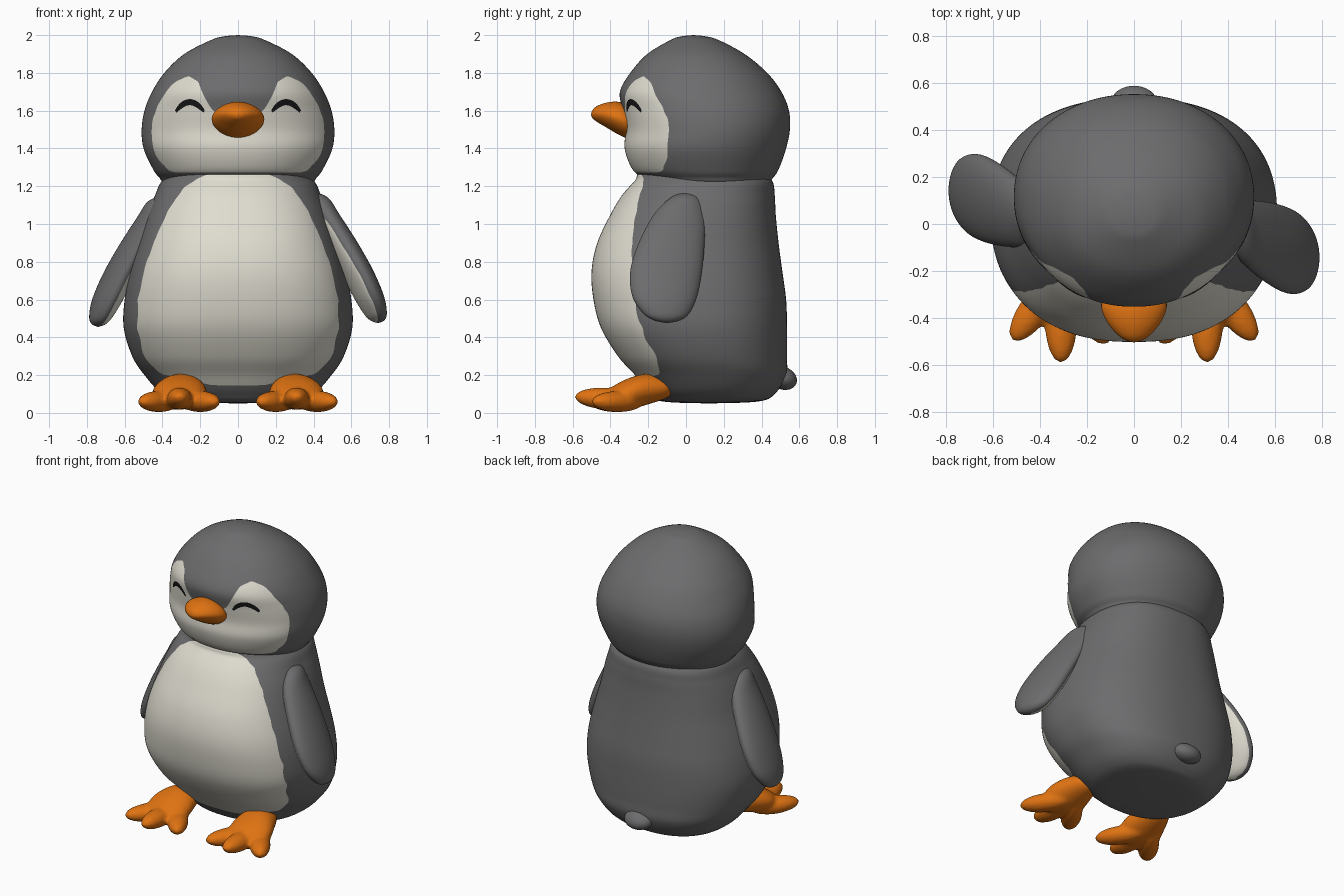
import bpy, bmesh, math
from mathutils import Vector, Matrix
from mathutils.bvhtree import BVHTree

if "Cube" in bpy.data.objects:
    bpy.data.objects.remove(bpy.data.objects["Cube"])


def material(name, rgb):
    m = bpy.data.materials.new(name)
    m.diffuse_color = (*rgb, 1)
    m.use_nodes = True
    m.node_tree.nodes["Principled BSDF"].inputs["Base Color"].default_value = m.diffuse_color
    return m


GREY = material("grey_plumage", (0.15, 0.15, 0.155))
CREAM = material("cream_plumage", (0.74, 0.72, 0.63))
ORANGE = material("orange_skin", (0.74, 0.17, 0.006))
BLACK = material("black_lash", (0.008, 0.008, 0.008))


def finish(name, bm, mats):
    me = bpy.data.meshes.new(name)
    bm.to_mesh(me)
    bm.free()
    for m in mats:
        me.materials.append(m)
    me.shade_smooth()
    ob = bpy.data.objects.new(name, me)
    bpy.context.collection.objects.link(ob)
    return ob


def catmull(rows, steps):
    """Smooth interpolation through the profile rows."""
    out = []
    for i in range(len(rows) - 1):
        p0, p1 = rows[max(i - 1, 0)], rows[i]
        p2, p3 = rows[i + 1], rows[min(i + 2, len(rows) - 1)]
        for s in range(steps):
            t = s / steps
            out.append([0.5 * (2 * b + (c - a) * t + (2 * a - 5 * b + 4 * c - d) * t * t
                               + (3 * b - a - 3 * c + d) * t ** 3)
                        for a, b, c, d in zip(p0, p1, p2, p3)])
    return out + [list(rows[-1])]


def loft(bm, rows, steps=8, seg=160, power=2.0, along_y=False, yaw=0.0):
    """Rows are (height, centre x, half width, front, back)."""
    rings = []
    for h, cx, hx, f, b in catmull(rows, steps):
        ring = []
        for k in range(seg):
            a = 2 * math.pi * k / seg
            c, s = math.cos(a), math.sin(a)
            u = math.copysign(abs(c) ** (2 / power), c) * max(hx, 0)
            v = math.copysign(abs(s) ** (2 / power), s) * (b - f) / 2
            x, y = cx + u - yaw * v, (f + b) / 2 + v
            ring.append(bm.verts.new((x, h, y) if along_y else (x, y, h)))
        rings.append(ring)
    for r0, r1 in zip(rings, rings[1:]):
        for k in range(seg):
            j = (k + 1) % seg
            bm.faces.new((r0[k], r0[j], r1[j], r1[k]))
    bmesh.ops.remove_doubles(bm, verts=bm.verts, dist=1e-5)
    bmesh.ops.recalc_face_normals(bm, faces=bm.faces)


def inside(poly, x, z):
    hit = False
    for (x0, z0), (x1, z1) in zip(poly, poly[1:] + poly[:1]):
        if (z0 > z) != (z1 > z) and x < x0 + (z - z0) * (x1 - x0) / (z1 - z0):
            hit = not hit
    return hit


def paint(bm, rule):
    """Second material where rule holds, then even out the colour border."""
    bm.normal_update()
    for f in bm.faces:
        f.material_index = int(rule(f.calc_center_median(), f.normal))
    border = [e for e in bm.edges if len(e.link_faces) == 2
              and e.link_faces[0].material_index != e.link_faces[1].material_index]
    near = {}
    for e in border:
        a, b = e.verts
        near.setdefault(a, []).append(b)
        near.setdefault(b, []).append(a)
    for _ in range(4):
        new = {v: v.co * 0.5 + sum((n.co for n in ns), Vector()) / len(ns) * 0.5
               for v, ns in near.items() if len(ns) == 2}
        for v, co in new.items():
            v.co = co


# Body with cream belly
bm = bmesh.new()
loft(bm, [(.05, 0, 0, .12, .12), (.06, 0, .28, -.12, .38), (.1, 0, .40, -.19, .47),
          (.2, 0, .495, -.27, .53), (.3, 0, .56, -.36, .535), (.45, 0, .605, -.45, .535),
          (.6, 0, .60, -.49, .53), (.75, 0, .57, -.50, .51), (.9, 0, .525, -.47, .49),
          (1.05, 0, .48, -.40, .475), (1.15, 0, .44, -.34, .47), (1.23, 0, .40, -.27, .455),
          (1.28, 0, .31, -.22, .38), (1.3, 0, 0, .08, .08)], power=2.35)
belly = [(0, .14), (.15, .15), (.3, .18), (.42, .21), (.5, .3), (.535, .45), (.53, .6),
         (.5, .75), (.44, .92), (.37, 1.07), (.29, 1.19), (.2, 1.25), (.1, 1.28), (0, 1.285)]
paint(bm, lambda c, n: c.y < 0 and inside(belly, abs(c.x), c.z))
finish("body", bm, [GREY, CREAM])

# Head with cream face mask
bm = bmesh.new()
loft(bm, [(1.12, 0, 0, .12, .12), (1.2, 0, .35, -.15, .40), (1.25, 0, .42, -.24, .465),
          (1.3, 0, .455, -.29, .495), (1.4, 0, .50, -.325, .53), (1.5, 0, .51, -.32, .55),
          (1.6, 0, .495, -.335, .545), (1.7, 0, .455, -.35, .505), (1.8, 0, .39, -.295, .43),
          (1.9, 0, .285, -.205, .31), (1.975, 0, .14, -.08, .17), (1.994, 0, .07, -.02, .10),
          (2.0, 0, 0, .04, .04)], power=2.1)
mask = [(0, 1.27), (.36, 1.275), (.43, 1.35), (.46, 1.45), (.455, 1.55), (.41, 1.66),
        (.34, 1.75), (.26, 1.785), (.21, 1.755), (.17, 1.66), (.13, 1.59), (0, 1.59)]
paint(bm, lambda c, n: c.y < .1 and inside(mask, abs(c.x), c.z))
head_surface = BVHTree.FromBMesh(bm)
finish("head", bm, [GREY, CREAM])

# Smiling closed eyes, thin strips laid on the head
for side, sx in (("left", -1), ("right", 1)):
    bm = bmesh.new()
    rows = []
    for i in range(25):
        t = i / 12 - 1
        x, z = sx * .255 + .075 * t, 1.595 + .05 * (1 - t * t)
        half = .016 * (1 - .6 * abs(t) ** 3)
        out = Vector((t * .8, 0, 1)).normalized() * half
        row = []
        for k in (-1, 0, 1):
            p = head_surface.ray_cast(Vector((x + k * out.x, -2, z + k * out.z)), Vector((0, 1, 0)))[0]
            row.append(bm.verts.new(p + Vector((0, -.005, 0))))
        rows.append(row)
    for a, b in zip(rows, rows[1:]):
        for k in (0, 1):
            bm.faces.new((a[k], b[k], b[k + 1], a[k + 1]))
    finish(side + "_eye", bm, [BLACK])

# Beak
bm = bmesh.new()
loft(bm, [(-.26, 0, 0, 1.54, 1.54), (-.27, 0, .10, 1.47, 1.60), (-.31, 0, .132, 1.455, 1.63),
          (-.36, 0, .138, 1.475, 1.647), (-.42, 0, .112, 1.51, 1.643), (-.47, 0, .07, 1.54, 1.625),
          (-.495, 0, .032, 1.56, 1.603), (-.503, 0, 0, 1.58, 1.58)],
     steps=5, seg=40, power=1.8, along_y=True)
finish("beak", bm, [ORANGE])

# Flippers: one swings forward, the other back, both cream inside
flipper = [(1.17, .40, 0, 0, 0), (1.14, .425, .05, -.08, .07), (1.05, .465, .07, -.17, .10),
           (.9, .55, .08, -.25, .098), (.75, .63, .083, -.295, .085), (.62, .69, .078, -.285, .06),
           (.53, .725, .06, -.23, .02), (.49, .737, .036, -.17, -.03), (.475, .74, 0, -.10, -.10)]
inner = Vector((-.85, -.13, -.5)).normalized()
for side, angle, drop in (("right", 0, 0), ("left", math.pi, -.02)):
    bm = bmesh.new()
    loft(bm, flipper, seg=80, yaw=.15)
    paint(bm, lambda c, n: c.z < 1.03 and n.dot(inner) > .62)
    bm.transform(Matrix.Translation((0, 0, drop)) @ Matrix.Rotation(angle, 4, 'Z'))
    finish(side + "_flipper", bm, [GREY, CREAM])


def ellipsoid(bm, centre, radii, turn=0.0, tilt=0.0):
    m = (Matrix.Translation(centre) @ Matrix.Rotation(turn, 4, 'Z')
         @ Matrix.Rotation(tilt, 4, 'X') @ Matrix.Diagonal((*radii, 1)))
    bmesh.ops.create_uvsphere(bm, u_segments=32, v_segments=20, radius=1, matrix=m)


# Webbed feet: heel and three toes fused into one skin
for side, sx in (("left", -1), ("right", 1)):
    bm = bmesh.new()
    loft(bm, [(-.065, .29, 0, .13, .13), (-.09, .29, .07, .085, .18), (-.2, .30, .12, .045, .207),
              (-.3, .31, .145, .02, .185), (-.38, .31, .12, .02, .145), (-.42, .31, .07, .035, .11),
              (-.43, .31, 0, .07, .07)], steps=5, seg=40, along_y=True)
    ellipsoid(bm, (.31, -.42, .075), (.068, .17, .058), tilt=-.06)
    ellipsoid(bm, (.42, -.36, .06), (.066, .165, .056), turn=.62)
    ellipsoid(bm, (.20, -.37, .06), (.066, .165, .056), turn=-.58)
    bm.transform(Matrix.Diagonal((sx, 1, 1, 1)))
    if sx < 0:
        bmesh.ops.reverse_faces(bm, faces=bm.faces)
    foot = finish(side + "_foot", bm, [ORANGE])
    r = foot.modifiers.new("fuse", 'REMESH')
    r.mode, r.voxel_size, r.use_smooth_shade = 'VOXEL', .012, True
    s = foot.modifiers.new("soften", 'SMOOTH')
    s.iterations = 5

# Stubby tail
bm = bmesh.new()
ellipsoid(bm, (0, .51, .185), (.1, .08, .06), tilt=-.4)
finish("tail", bm, [GREY])
